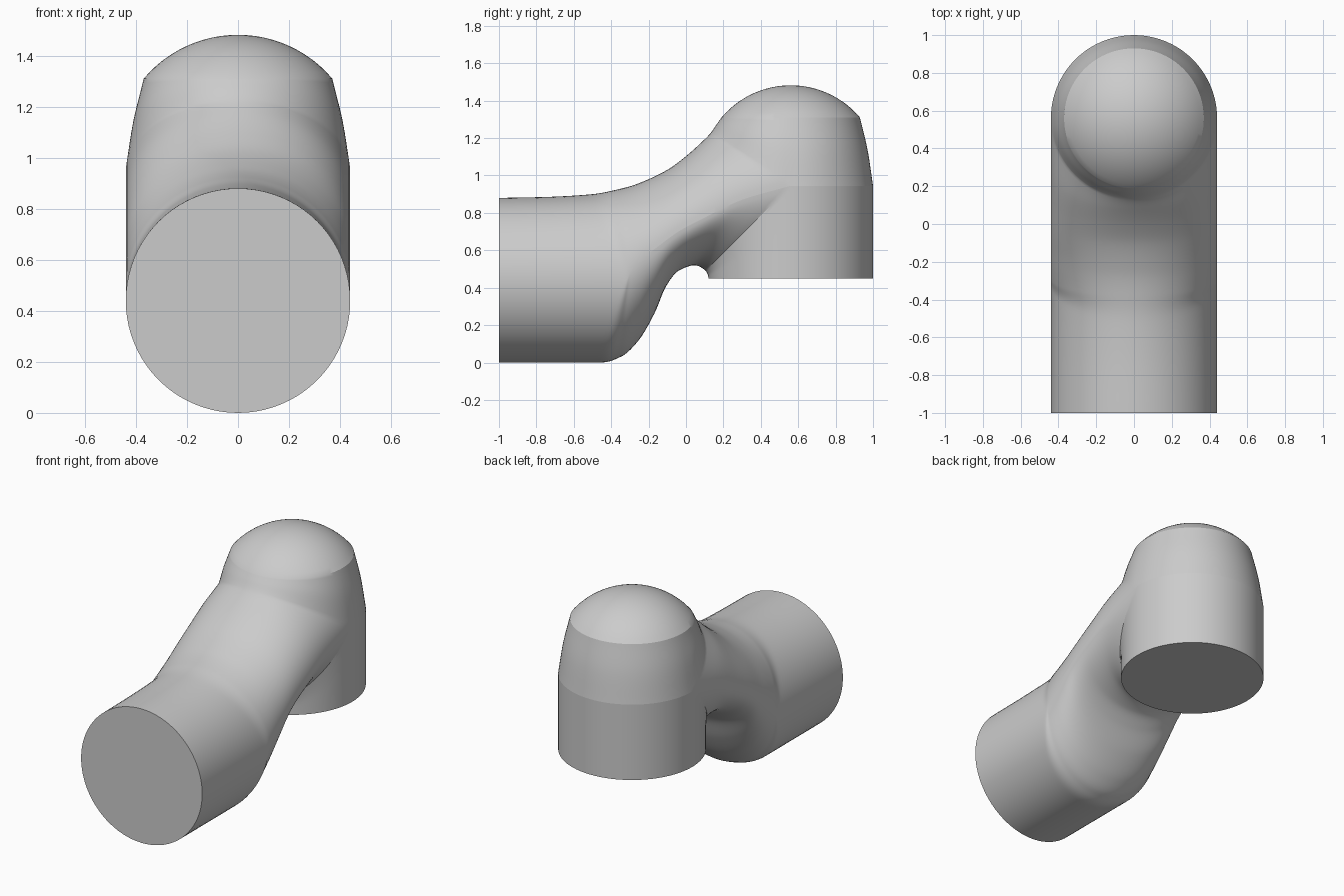
import bpy, bmesh
from math import sin, cos, pi, sqrt, radians

if "Cube" in bpy.data.objects:
    bpy.data.objects.remove(bpy.data.objects["Cube"])

N = 40        # steps across each half section
SUB = 8       # steps between stations
CY, R = 0.56, 0.44   # axis and radius of the upright body


def smooth(vals):
    """Monotone cubic through the values, SUB steps per span."""
    d = [b - a for a, b in zip(vals, vals[1:])]
    m = [d[0]]
    for a, b in zip(d, d[1:]):
        m.append(2 * a * b / (a + b) if a * b > 0 else 0.0)
    m.append(d[-1])
    out = []
    for i in range(len(d)):
        for k in range(SUB):
            t = k / SUB
            out.append((2*t**3 - 3*t*t + 1) * vals[i] + (t**3 - 2*t*t + t) * m[i]
                       + (3*t*t - 2*t**3) * vals[i+1] + (t**3 - t*t) * m[i+1])
    return out + [vals[-1]]


def path(points):
    return list(zip(*[smooth(list(c)) for c in zip(*points)]))


def section(side, tip, w):
    """Half ellipse from x=+w over the tip to x=-w."""
    return [(w * cos(pi*i/N), side[0] + (tip[0]-side[0]) * sin(pi*i/N),
             side[1] + (tip[1]-side[1]) * sin(pi*i/N)) for i in range(N + 1)]


def back(z, w):
    return section((CY, z), (CY + w, z), w)


# stations: top ridge, side crease, underside line, all in (y, z)
top = [(-1, .88), (-.75, .885), (-.5, .90), (-.38, .922), (-.29, .945), (-.2, .98),
       (-.1, 1.03), (-.01, 1.095), (.07, 1.165), (.13, 1.225), (.165, 1.275), (.19, 1.31)]
side = [(-1, .44), (-.7, .44), (-.33, .44), (-.29, .50), (-.23, .56), (-.15, .62),
        (-.04, .70), (.1, .775), (.3, .87), (.56, .945)]
under = [(-1, 0), (-.75, 0), (-.46, 0), (-.35, .03), (-.26, .11), (-.17, .26),
         (-.105, .41), (-.04, .49), (.045, .52), (.105, .49), (.118, .465), (.12, .45)]

shared = path(side)
rise = path([(CY, .945, R), (CY, 1.13, .412), (CY, 1.31, .37)])[1:]
drop = path([(CY, .945), (CY, .70), (CY, .45)])[1:]
bm = bmesh.new()


def loft(rows):
    vs = [[bm.verts.new(p) for p in row] for row in rows]
    for a, b in zip(vs, vs[1:]):
        for i in range(len(a) - 1):
            bm.faces.new((a[i], a[i+1], b[i+1], b[i]))


# upper sweep from the horizontal tube to the dome rim
sides_up = [(s[0], s[1], R) for s in shared] + rise
loft([section(s[:2], u, s[2]) for s, u in zip(sides_up, path(top))])
# lower sweep from the tube to the front of the upright body
loft([section(s, u, R) for s, u in zip(shared + drop, path(under))])
# back of the upright body
loft([back(z, R) for _, z in reversed(drop)] + [back(.945, R)]
     + [back(z, w) for _, z, w in rise])
# domed head, a spherical cap
h, r0 = .172, .37
RS = (r0*r0 + h*h) / (2*h)
rows = []
for k in range(16):
    r = r0 * (1 - k/16)
    z = 1.31 + h - RS + sqrt(RS*RS - r*r) if k else 1.31
    rows.append([(r*cos(pi*i/N), CY + r*sin(pi*i/N), z) for i in range(2*N + 1)])
rows.append([(0, CY, 1.31 + h)] * (2*N + 1))
loft(rows)

# weld the parts and close both flat ends
bmesh.ops.remove_doubles(bm, verts=bm.verts, dist=1e-4)
bmesh.ops.holes_fill(bm, edges=[e for e in bm.edges if e.is_boundary], sides=0)
bmesh.ops.recalc_face_normals(bm, faces=bm.faces)

# keep the soft crease line visible
crease = {(round(x, 3), round(y, 3), round(z, 3))
          for x, y, z in [(sx, y, z) for sx in (R, -R) for y, z in shared if y > -.2]
          + back(.945, R)}
on = {v for v in bm.verts if tuple(round(c, 3) for c in v.co) in crease}
sharp = [e.index for e in bm.edges if e.verts[0] in on and e.verts[1] in on]

mesh = bpy.data.meshes.new("elbow_pipe")
bm.edges.index_update()
sharp = {e.index for e in bm.edges if e.verts[0] in on and e.verts[1] in on}
bm.to_mesh(mesh)
bm.free()
obj = bpy.data.objects.new("elbow_pipe", mesh)
bpy.context.collection.objects.link(obj)
bpy.context.view_layer.objects.active = obj
obj.select_set(True)
bpy.ops.object.shade_smooth_by_angle(angle=radians(25))
for i in sharp:
    mesh.edges[i].use_edge_sharp = True
